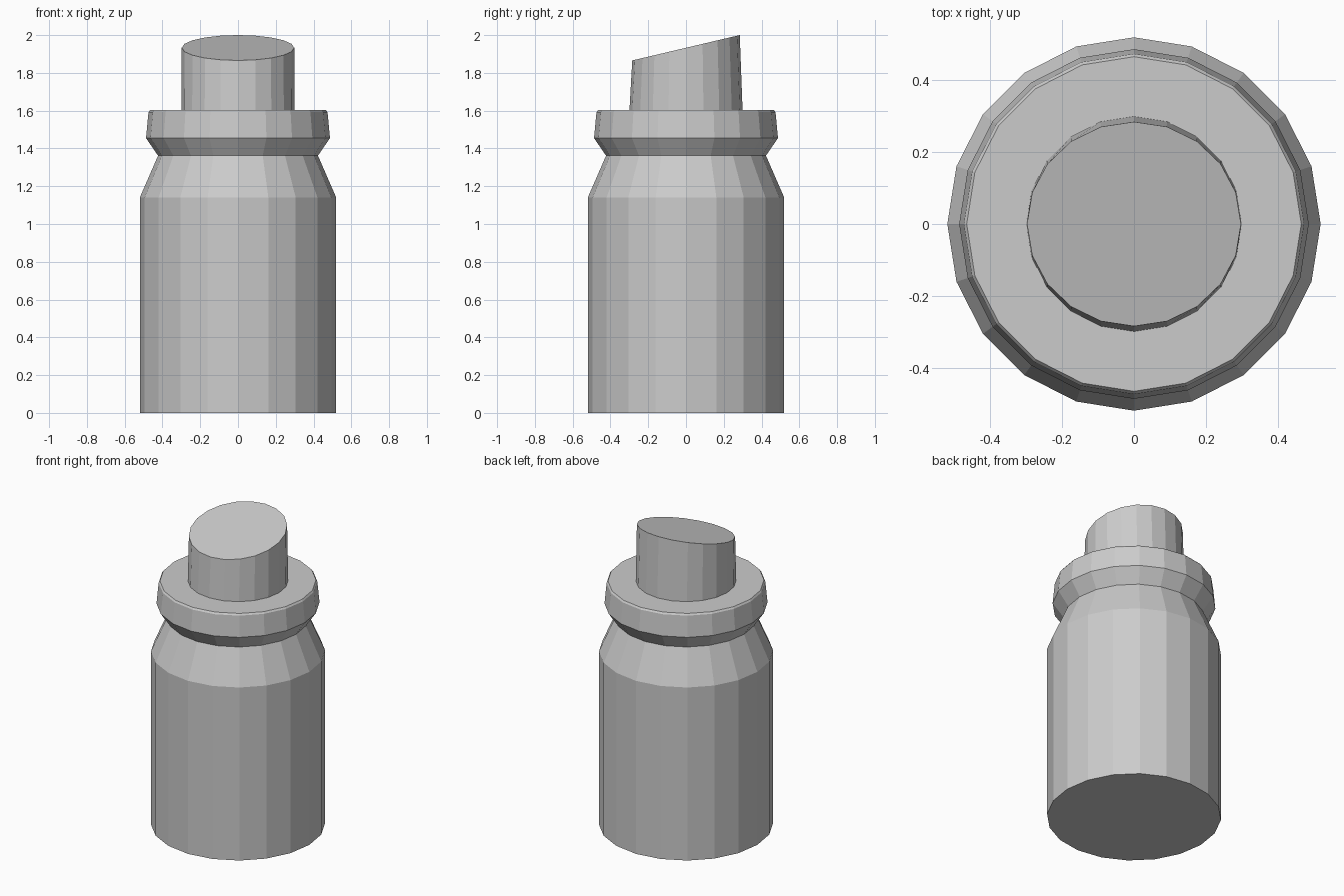
import bpy, bmesh, math

if "Cube" in bpy.data.objects:
    bpy.data.objects.remove(bpy.data.objects["Cube"])

SIDES = 20


def ring(bm, radius, z, y_scale=1.0, slope=0.0):
    """One 20-sided loop of vertices, optionally tilted along y."""
    verts = []
    for i in range(SIDES):
        a = 2 * math.pi * i / SIDES
        y = radius * math.sin(a) * y_scale
        verts.append(bm.verts.new((radius * math.cos(a), y, z + slope * y)))
    return verts


def lathe(name, loops):
    """Closed solid skinned through a stack of loops, capped at both ends."""
    bm = bmesh.new()
    rings = [ring(bm, *loop) for loop in loops]
    for low, high in zip(rings, rings[1:]):
        for i in range(SIDES):
            j = (i + 1) % SIDES
            bm.faces.new((low[i], low[j], high[j], high[i]))
    bm.faces.new(rings[0][::-1])
    bm.faces.new(rings[-1])
    mesh = bpy.data.meshes.new(name)
    bm.to_mesh(mesh)
    bm.free()
    obj = bpy.data.objects.new(name, mesh)
    bpy.context.collection.objects.link(obj)
    return obj


# Bottle body with sloping shoulder
lathe("bottle_body", [(0.52, 0.0), (0.52, 1.14), (0.422, 1.365)])

# Flared collar with a small bevelled top edge
lathe("collar", [(0.422, 1.36), (0.487, 1.455), (0.474, 1.592), (0.466, 1.603)])

# Cap plug with a slanted top
lathe("slanted_cap", [(0.30, 1.59), (0.298, 1.933, 0.955, 0.236)])
